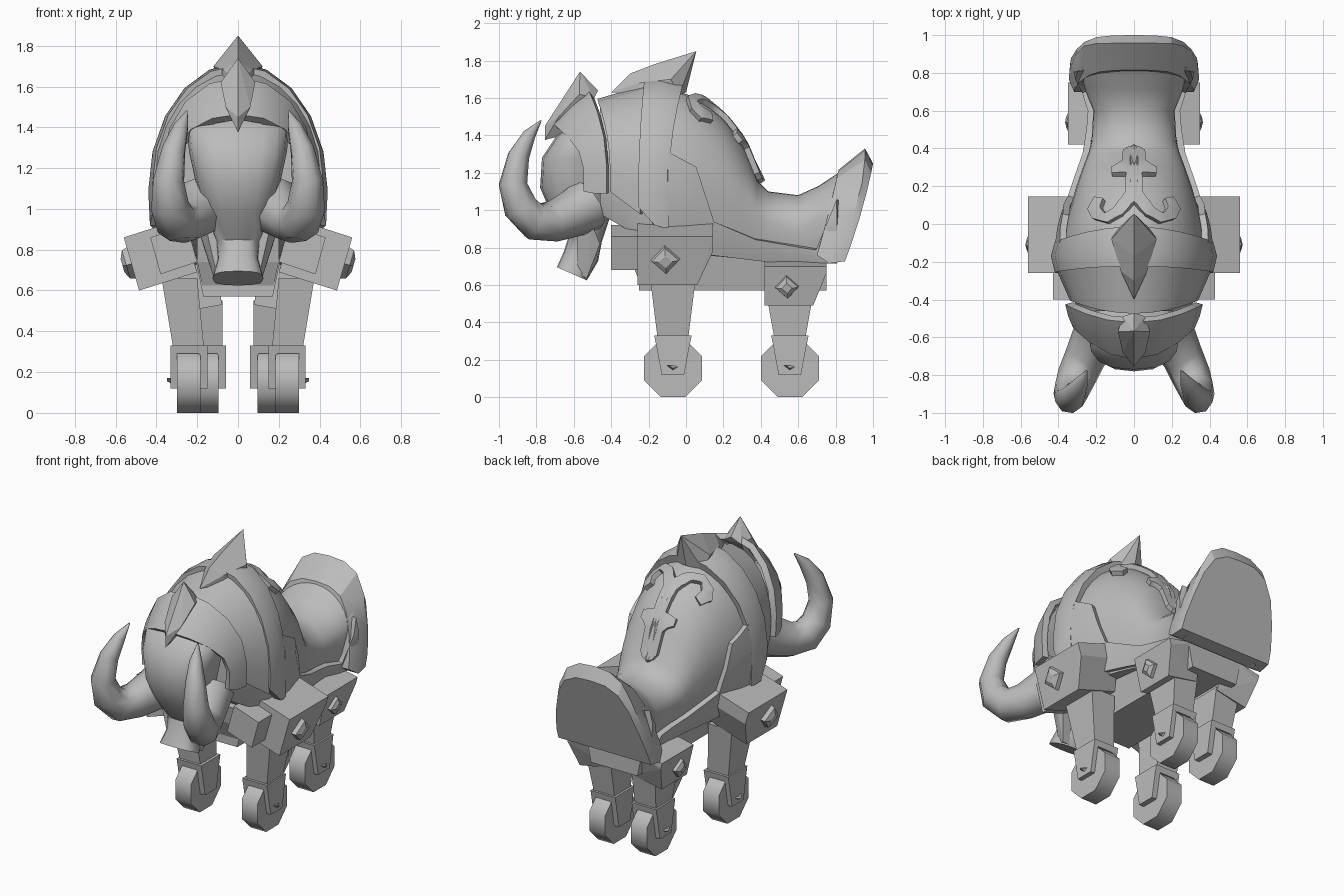
import bpy, bmesh, math
from mathutils import Vector
from mathutils.bvhtree import BVHTree

if "Cube" in bpy.data.objects:
    bpy.data.objects.remove(bpy.data.objects["Cube"])

metal = bpy.data.materials.new("plain grey")
metal.diffuse_color = (0.5, 0.5, 0.5, 1)
metal.use_nodes = True
metal.node_tree.nodes["Principled BSDF"].inputs["Base Color"].default_value = metal.diffuse_color


def finish(name, bm, mirror=False, thick=0, angle=0):
    """Turn a bmesh into an object: optional mirror, shell thickness and smoothing."""
    bmesh.ops.recalc_face_normals(bm, faces=bm.faces)
    me = bpy.data.meshes.new(name)
    bm.to_mesh(me)
    ob = bpy.data.objects.new(name, me)
    bpy.context.collection.objects.link(ob)
    me.materials.append(metal)
    if mirror:
        ob.modifiers.new("mirror", 'MIRROR').use_clip = True
    if thick:
        s = ob.modifiers.new("shell", 'SOLIDIFY')
        s.thickness, s.offset = thick, 0
    if thick or mirror:
        dg = bpy.context.evaluated_depsgraph_get()
        ob.data = bpy.data.meshes.new_from_object(ob.evaluated_get(dg))
        ob.modifiers.clear()
    if angle:
        ob.data.shade_smooth()
        ob.data.set_sharp_from_angle(angle=math.radians(angle))
    return ob


def hull(name, pts, mirror=False, both=False, angle=0):
    """Convex solid around a few points; both=True adds the x-mirrored points."""
    bm = bmesh.new()
    for x, y, z in pts:
        bm.verts.new((x, y, z))
        if both and x:
            bm.verts.new((-x, y, z))
    bmesh.ops.convex_hull(bm, input=bm.verts)
    bmesh.ops.dissolve_limit(bm, angle_limit=0.03, verts=bm.verts, edges=bm.edges)
    return finish(name, bm, mirror, angle=angle)


def loft(name, rings, closed=True, **kw):
    """Skin between rings that have the same number of points."""
    bm = bmesh.new()
    vs = [[bm.verts.new(p) for p in r] for r in rings]
    n = len(vs[0])
    for a, b in zip(vs, vs[1:]):
        for i in range(n if closed else n - 1):
            j = (i + 1) % n
            bm.faces.new((a[i], a[j], b[j], b[i]))
    if closed:
        bm.faces.new(vs[0])
        bm.faces.new(vs[-1])
    return finish(name, bm, **kw)


def interp(table, t):
    """Linear lookup in rows whose first entry is the key."""
    if t <= table[0][0]:
        return table[0][1:]
    for a, b in zip(table, table[1:]):
        if t <= b[0]:
            f = (t - a[0]) / (b[0] - a[0])
            return [p + (q - p) * f for p, q in zip(a[1:], b[1:])]
    return table[-1][1:]


# Body: y, half width, height of widest point, top, bottom
BODY = [(-.46, .29, 1.17, 1.56, .98), (-.32, .36, 1.15, 1.61, .90), (-.2, .39, 1.13, 1.64, .80),
        (-.05, .375, 1.12, 1.64, .77), (.08, .34, 1.12, 1.59, .76), (.2, .305, 1.09, 1.49, .75),
        (.3, .27, 1.03, 1.36, .74), (.38, .24, .96, 1.16, .735), (.44, .225, .93, 1.10, .73),
        (.6, .215, .90, 1.08, .73), (.71, .26, .95, 1.13, .73), (.83, .285, .98, 1.21, .73)]


def body_ring(y, n=8):
    w, zc, zt, zb = interp(BODY, y)
    half = [(w * math.sin(i * math.pi / 2 / n), y, zc + (zt - zc) * math.cos(i * math.pi / 2 / n))
            for i in range(n + 1)] + [(w * .97, y, (zc + zb) / 2), (w * .85, y, zb)]
    return half + [(-x, a, z) for x, a, z in reversed(half[1:])]


def half_width(y, z):
    w, zc, zt, zb = interp(BODY, y)
    if z > zc:
        return w * math.sqrt(max(0, 1 - ((z - zc) / (zt - zc)) ** 2))
    return w * (1 - .15 * ((zc - z) / (zc - zb)) ** 2)


body = loft("body", [body_ring(r[0]) for r in BODY], angle=40)

# Side skirt whose upper edge steps down and climbs to the back rest
EDGE = [(-.1, 1.31), (.05, 1.23), (.145, .94), (.37, .845), (.70, .79), (.77, .96), (.82, 1.08)]
rows = []
for y in (-.1, -.02, .05, .1, .145, .25, .37, .5, .6, .70, .77, .81):
    top = interp(EDGE, y)[0]
    bot = .79 - .07 * max(0, min(1, (y + .1) / .6))
    rows.append([(half_width(y, z) + .022, y, z) for z in [top + (bot - top) * i / 4 for i in range(5)]])
loft("side_skirt", rows, closed=False, mirror=True, thick=.035, angle=30)


def arch(name, sections, n=6, thick=.04):
    """Open arch over the body from (y top, y side, half width, top, widest, bottom)."""
    rings = []
    for yt, ys, w, zt, zc, zb in sections:
        half = []
        for i in range(n + 1):
            a = i * math.pi / 2 / n
            f = math.sin(a)
            half.append((w * f, yt + (ys - yt) * f * f, zc + (zt - zc) * math.cos(a)))
        half.append((w * .98, ys, zb))
        rings.append([(-x, y, z) for x, y, z in reversed(half[1:])] + half)
    return loft(name, rings, closed=False, thick=thick, angle=32)


arch("shoulder_plate", [(-.47, -.40, .325, 1.58, 1.20, 1.10), (-.2, -.24, .395, 1.66, 1.14, .98)], thick=.03)
arch("shoulder_band", [(-.22, -.25, .395, 1.68, 1.12, 1.02), (-.13, -.17, .415, 1.69, 1.09, .92),
                       (-.02, -.10, .395, 1.66, 1.10, .90)], n=5, thick=.05)
# Helmet
arch("helmet", [(-.70, -.54, .305, 1.45, 1.22, 1.10), (-.60, -.48, .33, 1.56, 1.23, 1.09),
                (-.51, -.42, .345, 1.63, 1.24, 1.09)], n=4)
hull("helmet_spike", [(0, -.567, 1.74), (.085, -.57, 1.62), (.06, -.68, 1.50), (0, -.755, 1.375),
                      (0, -.755, 1.45), (.06, -.49, 1.60), (0, -.47, 1.64), (0, -.66, 1.40)], both=True)
# Crest on the back
hull("crest", [(0, .055, 1.85), (0, 0, 1.63), (.12, -.08, 1.70), (.10, -.04, 1.61), (.07, -.25, 1.68),
               (.07, -.25, 1.62), (0, -.40, 1.63), (0, -.30, 1.73), (0, -.17, 1.78)], both=True)

# Head: z, half width, front y, back y, tilt
HEAD = [(1.47, .15, -.58, -.40, 0), (1.40, .25, -.69, -.40, 0), (1.28, .24, -.77, -.40, 0),
        (1.12, .205, -.78, -.40, 0), (.98, .165, -.72, -.40, 0), (.84, .11, -.63, -.45, -.1),
        (.75, .10, -.655, -.47, -.25), (.66, .125, -.69, -.53, -.44)]
rings = []
for z, w, yf, yb, tilt in HEAD:
    c, r = (yf + yb) / 2, (yb - yf) / 2
    ring = []
    for i in range(16):
        a = math.tau * i / 16
        sx, sy = (math.copysign(abs(f(a)) ** .75, f(a)) for f in (math.cos, math.sin))
        ring.append((w * sx, c + r * sy, z + tilt * r * sy))
    rings.append(ring)
loft("head", rings, angle=45)
hull("jaw", [(.20, -.50, .92), (.17, -.46, .82), (.11, -.53, .635), (.10, -.58, .66), (.16, -.58, .92)], both=True)

# Tusks: centre and radius
TUSK = [(.16, -.52, 1.03, .145), (.20, -.60, .985, .13), (.26, -.71, .94, .11), (.305, -.81, .94, .105),
        (.335, -.885, 1.015, .095), (.34, -.925, 1.14, .078), (.315, -.895, 1.29, .06),
        (.28, -.84, 1.40, .038), (.25, -.775, 1.48, .004)]
rings = []
for i, t in enumerate(TUSK):
    d = (Vector(TUSK[min(i + 1, 8)][:3]) - Vector(TUSK[max(i - 1, 0)][:3])).normalized()
    u = d.cross(Vector((.8, .5, .1))).normalized()
    v = d.cross(u)
    rings.append([Vector(t[:3]) + t[3] * (u * math.cos(k * math.pi / 4) + v * math.sin(k * math.pi / 4))
                  for k in range(8)])
loft("tusk", rings, mirror=True, angle=62)

# Back rest: tombstone slab leaning backwards
OUTLINE = [(0, 1), (.11, .985), (.20, .90), (.265, .70), (.31, .42), (.34, .15), (.345, 0)]
OUTLINE = OUTLINE + [(-x, h) for x, h in reversed(OUTLINE[1:])]


def slab(scale, y0, y1, bow, z0, z1):
    return [(x * scale, y0 + (y1 - y0) * h + bow * h * (1 - h), z0 + (z1 - z0) * h) for x, h in OUTLINE]


loft("back_rest", [slab(.92, .70, .815, .02, .76, 1.215), slab(1, .765, .957, .2, .715, 1.33),
                   slab(.98, .85, 1.0, .05, .727, 1.25)], angle=25)

# Raised ornament laid over the rear of the back
half = [(0, .40), (.055, .365), (.06, .31), (.11, .28), (.11, .25), (.04, .25), (.045, .15), (.09, .08),
        (.14, .05), (.165, .08), (.15, .12), (.19, .13), (.225, .07), (.20, .02), (.13, .0), (.06, .04), (0, .10)]
bm = bmesh.new()
bm.faces.new([bm.verts.new((x, y, 0)) for x, y in half])
bmesh.ops.triangulate(bm, faces=bm.faces)
bmesh.ops.subdivide_edges(bm, edges=bm.edges, cuts=4, use_grid_fill=True)
tree = BVHTree.FromPolygons([v.co for v in body.data.vertices], [p.vertices for p in body.data.polygons])
for v in bm.verts:
    on_axis = v.co.x < .001
    hit, normal = tree.ray_cast(Vector((v.co.x + .0005, v.co.y, 3)), Vector((0, 0, -1)))[:2]
    if hit:
        v.co = hit + normal * .016
        if on_axis:
            v.co.x = 0
finish("back_ornament", bm, mirror=True, thick=.03, angle=35)

# Undercarriage
hull("undercarriage", [(x, y, z) for y in (-.25, .75) for x, z in ((.17, .57), (.21, .76))], both=True)
hull("chest_plate", [(.2, -.32, .86), (.2, -.2, .88), (.2, -.3, .74), (.17, -.24, .6), (.17, -.1, .6)], both=True)

# Shoulder and hip blocks with tilted ends
hull("shoulder_block", [(.56, -.26, .86), (.56, .145, .86), (.485, -.26, .60), (.485, .06, .60),
                        (.535, .145, .78), (.20, -.26, .69), (.20, .06, .69), (.25, .145, .86),
                        (.28, -.26, .95), (.28, .145, .95)], mirror=True)
hull("shoulder_front_box", [(x, y, z) for y in (-.40, -.25)
                            for x, z in ((.43, .86), (.38, .68), (.20, .74), (.25, .92))], mirror=True)
hull("hip_block", [(.35, .42, .70), (.35, .75, .70), (.34, .75, .66), (.30, .42, .49), (.30, .68, .49),
                   (.08, .42, .53), (.08, .68, .53), (.1, .42, .75), (.1, .75, .75)], mirror=True)


def bolt(name, x, y, z, r, h, tilt):
    """Four-sided stud pointing outwards."""
    out = Vector((math.cos(tilt), 0, math.sin(tilt)))
    up = Vector((-math.sin(tilt), 0, math.cos(tilt)))
    pts = []
    for d, k in ((-.02, 1), (h * .6, .85), (h, .4)):
        for i in range(4):
            a = i * math.pi / 2 - .05
            pts.append(Vector((x, y, z)) + out * d
                       + (up * math.cos(a) + Vector((0, 1, 0)) * math.sin(a)) * r * k)
    hull(name, pts, mirror=True)


bolt("shoulder_bolt", .523, -.11, .735, .085, .045, -.28)
bolt("hip_bolt", .32, .54, .59, .07, .04, -.2)


# Legs, forks and wheels
def leg(name, y, x0, x1, top, spread):
    """One leg over the wheel slot between x0 and x1."""
    m = (x0 + x1) / 2
    hull(name + "_leg", [(m - .075, y - .08, .30), (m + .075, y - .08, .30), (m - .075, y + .08, .30),
                         (m + .075, y + .08, .30)] +
         [(m + dx + spread, y + dy, top + .06) for dx in (-.085, .09) for dy in (-.125, .125)], mirror=True)
    hull(name + "_fork_top", [(x, y + s * d, z) for x in (x0, x1) for s in (-1, 1)
                              for d, z in ((.1, .33), (.092, .29))], mirror=True)
    for side, a, b in (("inner", x0, x0 + .04), ("outer", x1 - .032, x1)):
        hull(f"{name}_{side}_fork", [(x, y + s * d, z) for x in (a, b) for s in (-1, 1)
                                     for d, z in ((.097, .32), (.06, .12))], mirror=True)
    r = .155 / math.cos(math.pi / 8)
    wheel = [(y + r * math.cos((i + .5) * math.pi / 4), .155 + r * math.sin((i + .5) * math.pi / 4))
             for i in range(8)]
    hull(name + "_wheel", [(x, a, z) for x in (x0 + .035, x1 - .03) for a, z in wheel], mirror=True, angle=50)
    hull(name + "_axle_stud", [(x1 - .01, y - .04, .17), (x1 - .01, y + .04, .165), (x1 - .01, y, .14),
                               (x1 + .018, y - .02, .17), (x1 + .018, y, .155)], mirror=True)


leg("front", -.07, .15, .33, .60, .045)
leg("rear", .555, .06, .24, .49, .01)
